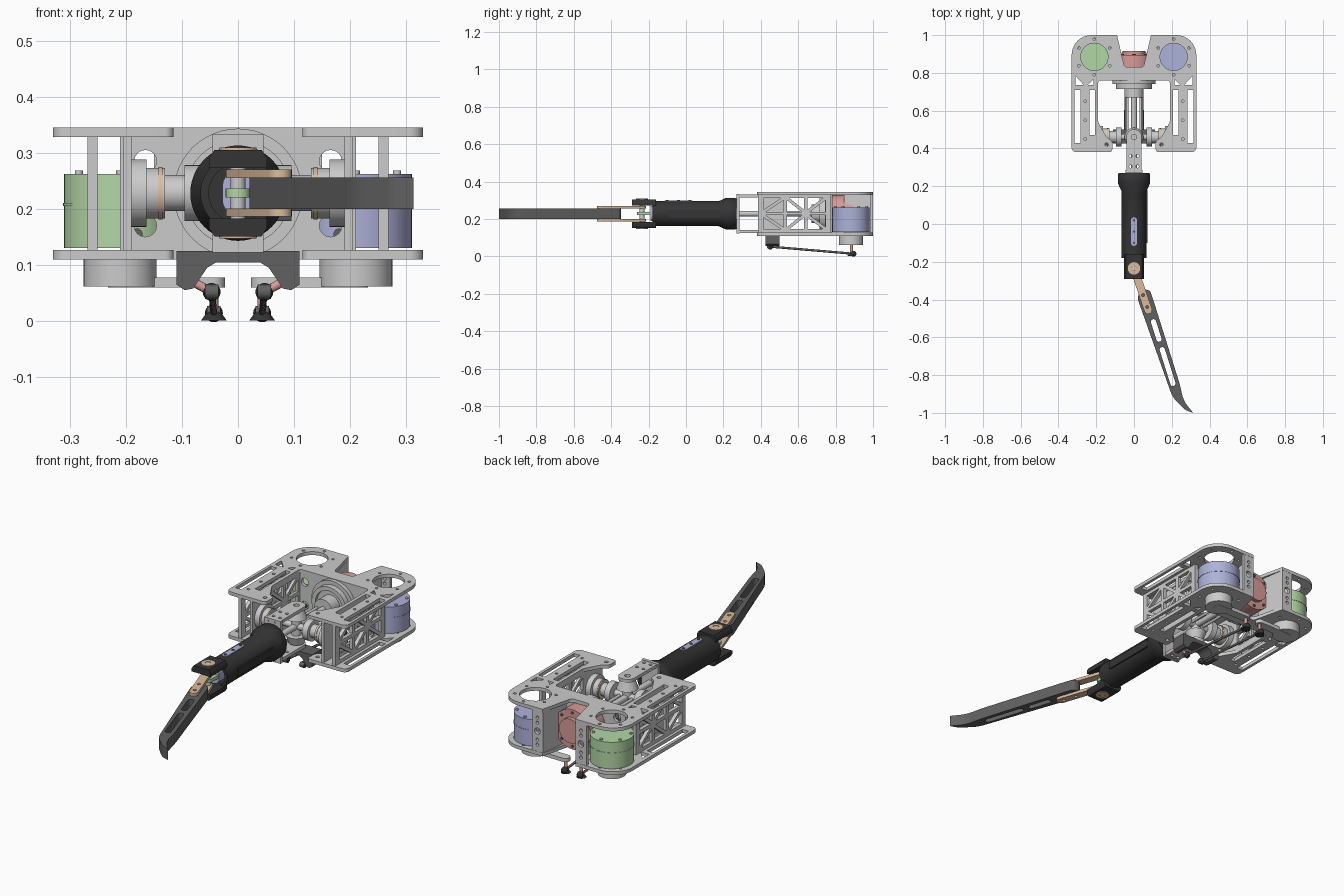
import bpy, bmesh, math
from mathutils import Vector, Matrix

if "Cube" in bpy.data.objects:
    bpy.data.objects.remove(bpy.data.objects["Cube"])

def material(name, rgb):
    m = bpy.data.materials.new(name)
    m.diffuse_color = (*rgb, 1)
    m.use_nodes = True
    m.node_tree.nodes["Principled BSDF"].inputs["Base Color"].default_value = m.diffuse_color
    return m

BLACK = material("black", (.035, .035, .035))
DARK = material("dark_grey", (.12, .12, .12))
GREEN = material("green", (.45, .68, .38))
BLUE = material("blue", (.42, .45, .70))
RED = material("red", (.68, .33, .31))
TAN = material("tan", (.72, .50, .33))
ZC = .228  # height of the finger axis

def add(name, bm, mat=None):
    bmesh.ops.remove_doubles(bm, verts=bm.verts, dist=1e-5)
    bmesh.ops.recalc_face_normals(bm, faces=bm.faces)
    me = bpy.data.meshes.new(name)
    bm.to_mesh(me)
    bm.free()
    me.materials.clear()
    if mat:
        me.materials.append(mat)
    me.polygons.foreach_set("use_smooth", [True] * len(me.polygons))
    me.set_sharp_from_angle(angle=math.radians(35))
    o = bpy.data.objects.new(name, me)
    bpy.context.collection.objects.link(o)
    return o

def plate(name, loops, lo, hi, axis="Z", mat=None):
    """Flat part: first loop is the outline, the others are holes."""
    cu = bpy.data.curves.new(name, "CURVE")
    cu.dimensions, cu.fill_mode, cu.extrude = "2D", "BOTH", (hi - lo) / 2
    for loop in loops:
        sp = cu.splines.new("POLY")
        sp.points.add(len(loop) - 1)
        for p, (u, v) in zip(sp.points, loop):
            p.co = (u, v, 0, 1)
        sp.use_cyclic_u = True
    tmp = bpy.data.objects.new("tmp", cu)
    bpy.context.collection.objects.link(tmp)
    dg = bpy.context.evaluated_depsgraph_get()
    me = bpy.data.meshes.new_from_object(tmp.evaluated_get(dg))
    bpy.data.objects.remove(tmp)
    bm = bmesh.new()
    bm.from_mesh(me)
    bpy.data.meshes.remove(me)
    for v in bm.verts:
        a, b, c = v.co.x, v.co.y, v.co.z + (lo + hi) / 2
        v.co = {"Z": (a, b, c), "X": (c, a, b), "Y": (a, c, b)}[axis]
    return add(name, bm, mat)

def cyl(name, p0, p1, r, mat=None, r2=None, n=40):
    p0, p1 = Vector(p0), Vector(p1)
    d = p1 - p0
    m = Matrix.Translation((p0 + p1) / 2) @ d.to_track_quat("Z", "Y").to_matrix().to_4x4()
    bm = bmesh.new()
    bmesh.ops.create_cone(bm, cap_ends=True, segments=n, radius1=r,
                          radius2=r if r2 is None else r2, depth=d.length, matrix=m)
    return add(name, bm, mat)

def box(name, x, y, z, mat=None):
    return plate(name, [rect(*x, *y)], *z, "Z", mat)

def ball(name, c, r, mat):
    bm = bmesh.new()
    bmesh.ops.create_uvsphere(bm, u_segments=16, v_segments=10, radius=r, matrix=Matrix.Translation(c))
    return add(name, bm, mat)

def lathe(name, prof, mat=None, n=48):
    """Revolve (radius, y) profile around the finger axis."""
    bm = bmesh.new()
    vs = [bm.verts.new((r, y, ZC)) for r, y in prof]
    es = [bm.edges.new(p) for p in zip(vs, vs[1:])]
    bmesh.ops.spin(bm, geom=vs + es, cent=(0, 0, ZC), axis=(0, 1, 0), angle=math.tau, steps=n)
    return add(name, bm, mat)

def circle(u, v, r, n=32):
    return [(u + r * math.cos(math.tau * i / n), v + r * math.sin(math.tau * i / n)) for i in range(n)]

def rect(a, b, c, d):
    return [(a, c), (b, c), (b, d), (a, d)]

def capsule(p, q, r, n=10):
    a = math.atan2(q[1] - p[1], q[0] - p[0])
    arc = lambda c, s: [(c[0] + r * math.cos(s + math.pi * i / n), c[1] + r * math.sin(s + math.pi * i / n))
                        for i in range(n + 1)]
    return arc(q, a - math.pi / 2) + arc(p, a + math.pi / 2)

def fillet(pts, n=8):
    """Round the corners of (u, v, radius) points."""
    out = []
    for i, (x, y, r) in enumerate(pts):
        p = Vector((x, y))
        if r == 0:
            out.append((x, y))
            continue
        a = p + (Vector(pts[i - 1][:2]) - p).normalized() * r
        b = p + (Vector(pts[(i + 1) % len(pts)][:2]) - p).normalized() * r
        for k in range(n + 1):
            t = k / n
            w = ((1 - t) ** 2, 1.414 * t * (1 - t), t * t)
            out.append(tuple((a * w[0] + p * w[1] + b * w[2]) / sum(w)))
    return out

def flip(loop):
    return [(-u, v) for u, v in reversed(loop)]

# frame plates, top and bottom
half = [(.05, .83, .015), (.09, 1, 0), (.33, 1, .105), (.33, .38, .025), (.115, .38, .015),
        (.115, .44, .01), (.145, .46, 0), (.19, .54, .01), (.19, .76, .015)]
outline = fillet(half + [(-x, y, r) for x, y, r in reversed(half)])
holes = [rect(.282, .316, .43, .71), rect(.207, .235, .47, .71),
         [(.215, .735), (.245, .735), (.215, .765)], [(.265, .735), (.31, .735), (.31, .785)],
         circle(.145, .42, .009, 12)]
holes += [circle(.258, y, .007, 12) for y in (.45, .55, .65)]
holes += [circle(.21 + .094 * math.cos(a), .885 + .094 * math.sin(a), .007, 12)
          for a in (math.tau * (k + .5) / 6 for k in range(6))]
holes += [flip(h) for h in holes]
bores = [circle(s * .21, .885, .072, 48) for s in (1, -1)]
plate("frame_top_plate", [outline] + holes + bores, .328, .345)
plate("frame_bottom_plate", [outline] + holes, .11, .127)

# truss pattern of the side walls, (y, z)
truss = []
for i, (a, b) in enumerate([(.415, .52), (.54, .63), (.65, .745)]):
    for j, (c, d) in enumerate([(.145, .22), (.238, .312)]):
        cell = rect(a, b, c, d)
        g = .012
        if (i + j) % 2:
            truss += [[(a, c + g), (b - g, d), (a, d)], [(a + g, c), (b, c), (b, d - g)]]
        else:
            truss += [[(a, c), (b - g, c), (a, d - g)], [(b, c + g), (b, d), (a + g, d)]]

for s, side in ((-1, "left"), (1, "right")):
    span = lambda a, b: sorted((s * a, s * b))
    plate(side + "_outer_wall", [rect(.385, .775, .127, .328)] + truss, *span(.25, .268), "X")
    plate(side + "_inner_wall", [rect(.385, .76, .127, .328)] + truss[4:], *span(.19, .204), "X")
    # rear panel and slanted notch wall
    plate(side + "_rear_panel", [rect(*span(.09, .15), .127, .328), circle(s * .12, .228, .016, 20)]
          + [circle(s * .12, z, .008, 12) for z in (.16, .185, .27, .295)], .983, .999, "Y")
    plate(side + "_notch_wall", [[(s * .09, .999), (s * .068, .845), (s * .082, .845), (s * .105, .999)]], .127, .328)
    # drive motor with output hub and crank
    mat = GREEN if s < 0 else BLUE
    X = s * .21
    cyl(side + "_motor", (X, .882, .13), (X, .882, .262), .1, mat, n=56)
    cyl(side + "_motor_seam", (X, .882, .205), (X, .882, .21), .1015, mat, n=56)
    for k in range(6):
        a = math.tau * (k + .5) / 6
        cyl(side + "_motor_screw", (X + .085 * math.cos(a), .882 + .085 * math.sin(a), .26),
            (X + .085 * math.cos(a), .882 + .085 * math.sin(a), .268), .007, n=12)
    cyl(side + "_motor_port", (X - s * .03, .8, .155), (X - s * .03, .783, .155), .01, DARK, n=16)
    cyl(side + "_output_hub", (X, .882, .062), (X, .882, .112), .065)
    plate(side + "_crank", [capsule((X, .882), (s * .045, .885), .022)], .06, .078)
    # push rod with ball ends
    rear, front = (s * .043, .895, .014), (s * .047, .45, .052)
    cyl(side + "_crank_pin", (s * .043, .885, .015), (s * .043, .885, .066), .008, RED, n=16)
    cyl(side + "_push_rod", rear, front, .006, DARK, n=12)
    for p in (rear, front):
        ball(side + "_rod_end", p, .016, BLACK)
        cyl(side + "_rod_socket", (p[0] - .012, p[1] - .005, p[2]), (p[0] + .012, p[1] - .005, p[2]), .013, DARK, n=16)
    cyl(side + "_rod_foot", (rear[0], .885, .001), (rear[0], .885, .016), .023, BLACK, .012, 20)
    cyl(side + "_bracket_pin", (s * .09, .45, .075), front, .008, RED, n=16)
    # differential shaft and pulleys
    for nm, a, b, r in (("pulley", .163, .2, .06), ("pulley_hub", .13, .163, .045),
                        ("bearing", .095, .13, .032), ("side_gear", .065, .095, .05)):
        cyl(f"{side}_{nm}", (s * a, .46, ZC), (s * b, .46, ZC), r)
    cyl(side + "_washer", (s * .135, .46, ZC), (s * .142, .46, ZC), .047, TAN)

# middle wall, centre motor and its stepped flange
plate("middle_wall", [rect(-.21, .21, .127, .328), circle(0, ZC, .085, 40)]
      + [circle(s * .165, z, .02, 16) for s in (1, -1) for z in (.17, .285)], .762, .778, "Y")
cyl("centre_motor", (0, .78, ZC), (0, .895, ZC), .099, RED, n=56)
cyl("centre_motor_cap", (0, .895, ZC), (0, .915, ZC), .06, RED)
for k in range(8):
    a = math.tau * k / 8
    p = (.083 * math.cos(a), ZC + .083 * math.sin(a))
    cyl("centre_motor_screw", (p[0], .89, p[1]), (p[0], .9, p[1]), .007, DARK, n=12)
lathe("centre_flange", [(0, .762), (.115, .762), (.115, .742), (.095, .742), (.095, .715), (.075, .715),
                        (.075, .73), (.05, .73), (.05, .67), (0, .67)])
cyl("drive_shaft", (0, .28, ZC), (0, .68, ZC), .015)
for s in (-1, 1):
    cyl("guide_shaft", (s * .035, .47, ZC), (s * .035, .68, ZC), .007, n=16)
cyl("cross_shaft", (-.19, .46, ZC), (.19, .46, ZC), .016)

# yoke joining the finger to the differential
yoke = fillet([(-.04, .272, .005), (.04, .272, .005), (.04, .5, .035), (-.04, .5, .035)])
yh = [circle(0, .46, .014, 20)] + [circle(x, y, .008, 12) for x in (-.018, .018) for y in (.305, .36)]
plate("yoke_top", [yoke] + yh, .315, .331)
plate("yoke_bottom", [yoke] + yh, .125, .141)
plate("yoke_front", [rect(-.045, .045, .122, .333)] + [circle(x, z, .006, 12) for x in (-.018, .018) for z in (.132, .322)],
      .27, .286, "Y")
cyl("yoke_pivot", (0, .46, .141), (0, .46, .315), .022)
cyl("pinion_top", (0, .46, .27), (0, .46, .312), .05, None, .035)
cyl("pinion_bottom", (0, .46, .145), (0, .46, .186), .035, None, .05)

# arched rod bracket under the yoke
arch = [(.11, .125), (.11, .065), (.095, .055), (.08, .058), (.055, .095), (.04, .104)]
plate("rod_bracket", [arch + flip(arch)], .425, .5, "Y", DARK)

# finger tube
lathe("finger_tube", [(0, .27), (.08, .27), (.085, .262), (.085, .215), (.067, .175), (.067, -.18),
                      (.052, -.18), (.052, -.06), (0, -.06)], BLACK)
box("tube_ridge", (.05, .071), (-.1, .18), (ZC - .02, ZC + .02), BLACK)
plate("tube_slot_insert", [capsule((0, -.1), (0, .02), .016)], .27, .298, "Z", BLUE)
for y in (-.1, -.04, .02):
    cyl("tube_slot_screw", (0, y, .29), (0, y, .301), .007, DARK, n=12)
plate("finger_actuator", [capsule((0, ZC - .012), (0, ZC + .012), .028)], -.19, -.05, "Y", BLUE)

# fork at the tube end
for s, nm in ((1, "top"), (-1, "bottom")):
    plate("fork_" + nm, [[(-.052, ZC + s * .045), (.052, ZC + s * .045), (.052, ZC + s * .062),
                          (.042, ZC + s * .077), (-.042, ZC + s * .077), (-.052, ZC + s * .062)]],
          -.29, -.16, "Y", BLACK)
    plate("hinge_ring_" + nm, [circle(0, -.235, .033), circle(0, -.235, .014, 20)],
          *sorted((ZC + s * .07, ZC + s * .081)), "Z", TAN)
    plate("link_" + nm, [capsule((0, -.235), (.075, -.455), .021), circle(.048, -.376, .008, 12),
                         circle(.07, -.44, .008, 12)], *sorted((ZC + s * .027, ZC + s * .042)), "Z", TAN)
cyl("hinge_pin", (0, -.235, ZC - .079), (0, -.235, ZC + .079), .013)
plate("tendon_horn", [capsule((0, -.24), (.005, -.13), .022)], .22, .236, "Z", GREEN)

# finger tip with slots
tip = fillet([(.015, -.385, .02), (.05, -.345, .015), (.085, -.352, .012), (.1, -.395, .02), (.243, -.85, .03),
              (.262, -.935, .03), (.313, -1, 0), (.272, -.985, .01), (.205, -.92, .03)])
at = lambda t: (.058 + .161 * t, -.375 - .51 * t)
slots = [capsule(at(a), at(b), .014) for a, b in ((.28, .46), (.60, .72), (.74, .92))]
plate("finger_tip", [tip] + [slots[0], capsule(at(.57), at(.92), .014)], .2, .256, "Z", DARK)
